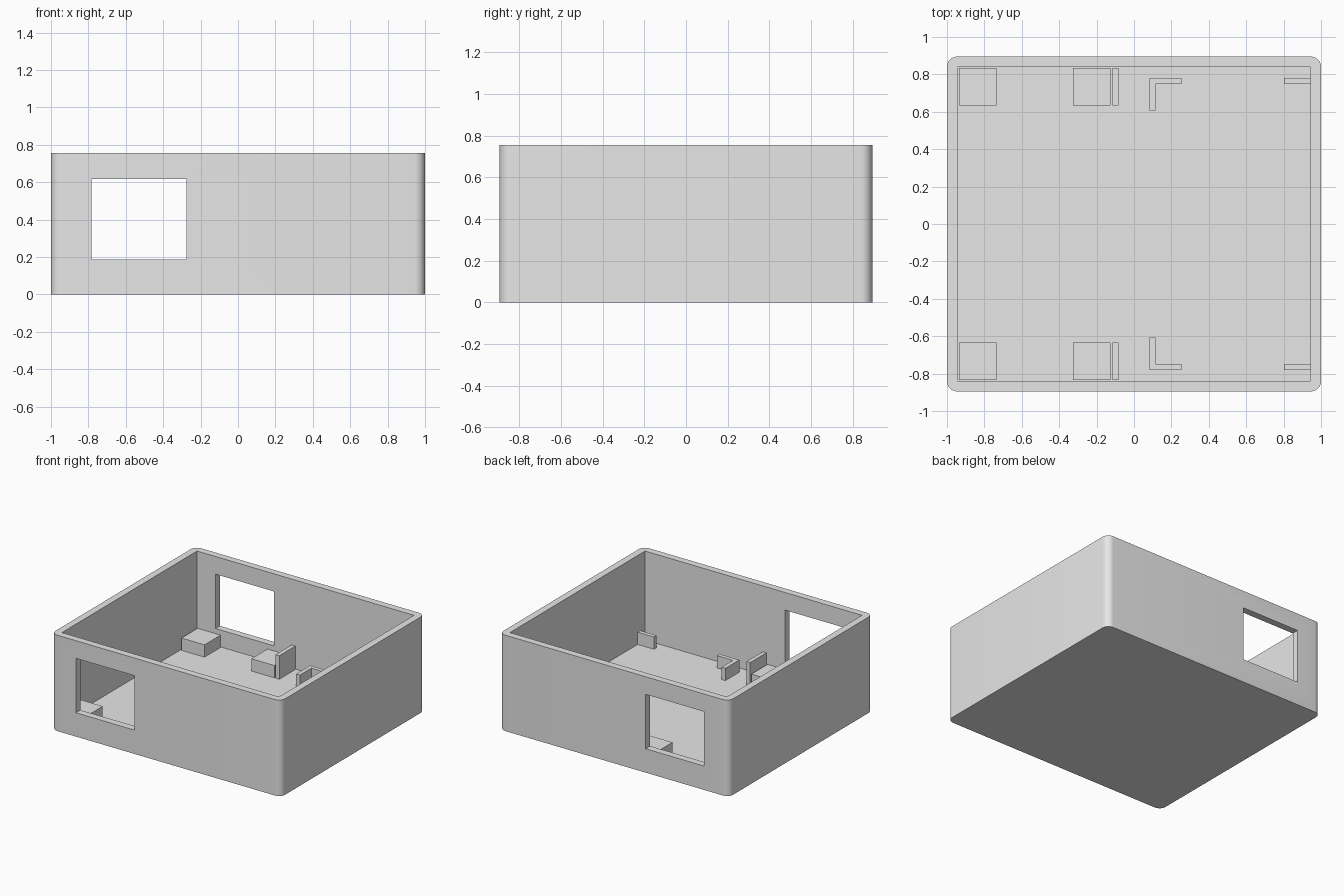
import bpy
import bmesh

cube = bpy.data.objects.get("Cube")
if cube:
    bpy.data.objects.remove(cube, do_unlink=True)

HALF_X, HALF_Y, HEIGHT = 1.0, 0.895, 0.755
WALL = 0.055
FLOOR = 0.055

grey = bpy.data.materials.new("light grey")
grey.use_nodes = True
grey.diffuse_color = (0.8, 0.8, 0.8, 1)
grey.node_tree.nodes["Principled BSDF"].inputs["Base Color"].default_value = (0.8, 0.8, 0.8, 1)


def link(name, bm):
    mesh = bpy.data.meshes.new(name)
    bm.normal_update()
    bm.to_mesh(mesh)
    bm.free()
    mesh.materials.append(grey)
    obj = bpy.data.objects.new(name, mesh)
    bpy.context.collection.objects.link(obj)
    return obj


def box(name, x0, x1, y0, y1, z0, z1, radius=0):
    """Axis-aligned box; radius rounds its upright edges."""
    bm = bmesh.new()
    bmesh.ops.create_cube(bm, size=1)
    for v in bm.verts:
        v.co.x = x1 if v.co.x > 0 else x0
        v.co.y = y1 if v.co.y > 0 else y0
        v.co.z = z1 if v.co.z > 0 else z0
    if radius:
        upright = [e for e in bm.edges
                   if abs(e.verts[0].co.z - e.verts[1].co.z) > 0.01]
        bmesh.ops.bevel(bm, geom=upright, offset=radius, segments=8,
                        profile=0.5, affect='EDGES')
    return link(name, bm)


def prism(name, outline, z0, z1):
    """Flat outline raised from z0 to z1."""
    bm = bmesh.new()
    face = bm.faces.new([bm.verts.new((x, y, z0)) for x, y in outline])
    raised = bmesh.ops.extrude_face_region(bm, geom=[face])["geom"]
    for v in raised:
        if isinstance(v, bmesh.types.BMVert):
            v.co.z = z1
    bmesh.ops.recalc_face_normals(bm, faces=bm.faces)
    return link(name, bm)


# Open case with rounded corners
case = box("case", -HALF_X, HALF_X, -HALF_Y, HALF_Y, 0, HEIGHT, WALL)

# Cutters: square-cornered cavity, and one opening through front and back walls
cutters = [
    box("cavity_cutter", WALL - HALF_X, HALF_X - WALL,
        WALL - HALF_Y, HALF_Y - WALL, FLOOR, HEIGHT + 0.2),
    box("window_cutter", -0.784, -0.276, -1.2, 1.2, 0.188, 0.616),
]
for cutter in cutters:
    mod = case.modifiers.new(cutter.name, 'BOOLEAN')
    mod.operation = 'DIFFERENCE'
    mod.solver = 'EXACT'
    mod.object = cutter
bpy.context.view_layer.objects.active = case
case.select_set(True)
for cutter in cutters:
    bpy.ops.object.modifier_apply(modifier=cutter.name)
for cutter in cutters:
    bpy.data.objects.remove(cutter, do_unlink=True)
bpy.ops.object.shade_smooth_by_angle()

# Interior fittings, mirrored front to back
LOW, TALL = 0.152, 0.24
BASE = FLOOR - 0.01
for side, s in (("back", 1), ("front", -1)):
    def fitting(name, x0, x1, near, far, top):
        y0, y1 = sorted((s * near, s * far))
        box(f"{side}_{name}", x0, x1, y0, y1, BASE, top)

    fitting("corner_block", -0.936, -0.735, 0.633, 0.833, LOW)
    fitting("middle_block", -0.326, -0.126, 0.633, 0.833, LOW)
    fitting("upright_plate", -0.116, -0.084, 0.633, 0.833, TALL)
    fitting("wall_rib", 0.803, HALF_X - WALL + 0.01, 0.748, 0.78, LOW)

    # L-shaped corner bracket
    outline = [(0.082, 0.607), (0.115, 0.607), (0.115, 0.748),
               (0.254, 0.748), (0.254, 0.78), (0.082, 0.78)]
    prism(f"{side}_corner_bracket", [(x, s * y) for x, y in outline], BASE, LOW)
